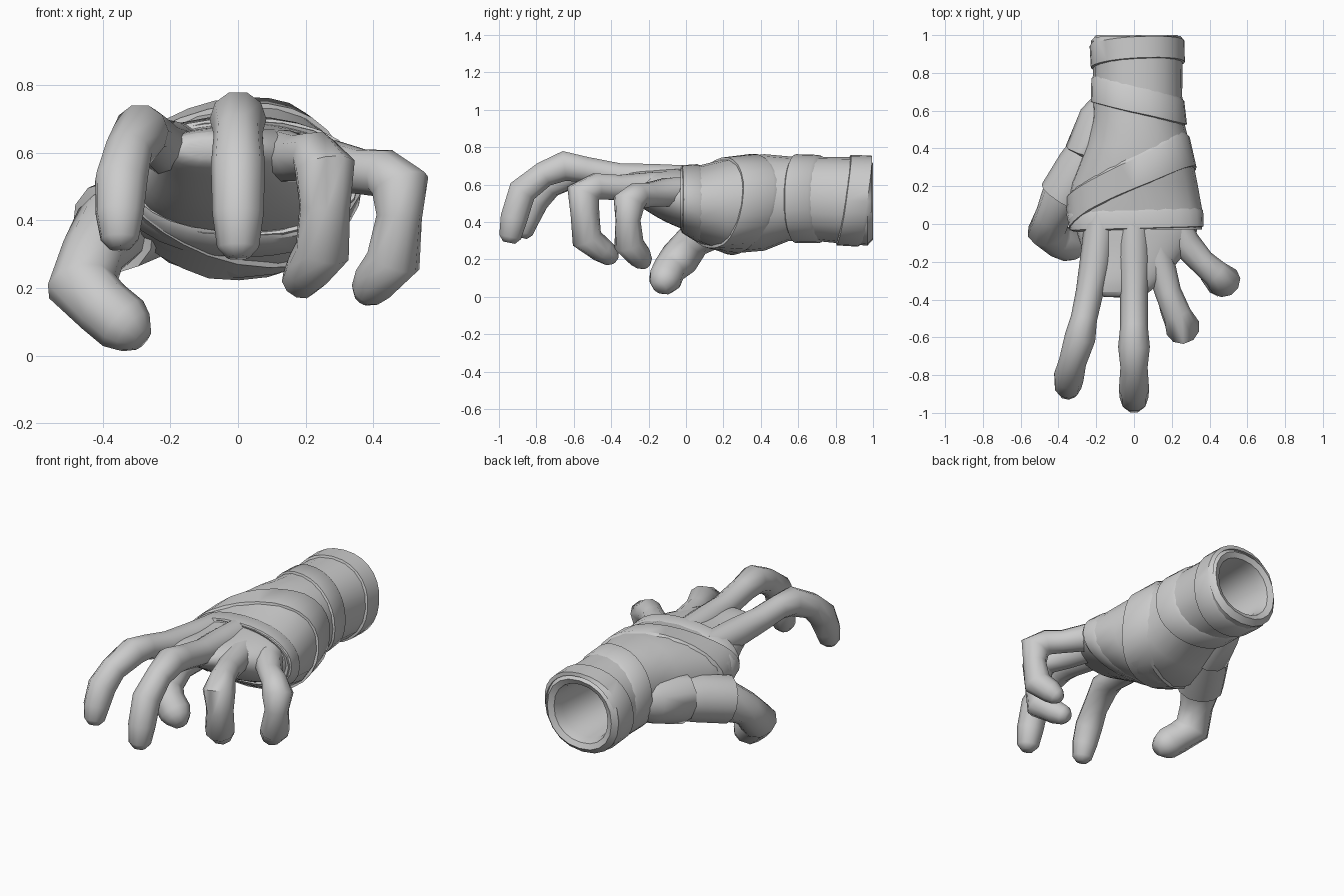
import bpy, bmesh, math
from mathutils import Vector


def build(name, rings, closed=False, sub=0, angle=42):
    """Skin a list of equal rings into a mesh; cap the ends unless closed."""
    bm = bmesh.new()
    vs = [[bm.verts.new(p) for p in r] for r in rings]
    n = len(vs[0])
    count = len(vs) if closed else len(vs) - 1
    for i in range(count):
        a, b = vs[i], vs[(i + 1) % len(vs)]
        for j in range(n):
            k = (j + 1) % n
            bm.faces.new((a[j], a[k], b[k], b[j]))
    if not closed:
        bm.faces.new(vs[0])
        bm.faces.new(vs[-1])
    bmesh.ops.recalc_face_normals(bm, faces=bm.faces)
    me = bpy.data.meshes.new(name)
    bm.to_mesh(me)
    bm.free()
    ob = bpy.data.objects.new(name, me)
    bpy.context.collection.objects.link(ob)
    bpy.ops.object.select_all(action='DESELECT')
    ob.select_set(True)
    bpy.context.view_layer.objects.active = ob
    bpy.ops.object.shade_smooth_by_angle(angle=math.radians(angle))
    if sub:
        mod = ob.modifiers.new("round", 'SUBSURF')
        mod.levels = mod.render_levels = sub
    return ob


def section_point(sec, t, off=0.0):
    """Point on a cross-section (y, cx, cz, rx, rz), slightly boxy."""
    y, cx, cz, rx, rz = sec
    c, s = math.cos(t), math.sin(t)
    e = 0.92
    return Vector((cx + (rx + off) * math.copysign(abs(c) ** e, c), y,
                   cz + (rz + off) * math.copysign(abs(s) ** e, s)))


def loft(name, secs, n=20, sub=0):
    return build(name, [[section_point(s, 2 * math.pi * j / n) for j in range(n)]
                        for s in secs], sub=sub)


def tube(name, pts, n=10, tip=True):
    """Tapered limb through (x, y, z, radius) points, with a rounded tip."""
    pts = list(pts)
    if tip:
        a, b = Vector(pts[-2][:3]), Vector(pts[-1][:3])
        r = pts[-1][3]
        pts.append((*(b + (b - a).normalized() * r * 0.5), r * 0.55))
    ps = [Vector(p[:3]) for p in pts]
    rings, u, last = [], None, None
    for i, p in enumerate(ps):
        t = (ps[min(i + 1, len(ps) - 1)] - ps[max(i - 1, 0)]).normalized()
        if u is None:
            u = t.cross(Vector((0, 0, 1))).normalized()
        else:
            u = last.rotation_difference(t) @ u
        u = (u - t * u.dot(t)).normalized()
        v, last = t.cross(u), t
        rings.append([p + pts[i][3] * (math.cos(a) * u + math.sin(a) * v)
                      for a in (2 * math.pi * j / n for j in range(n))])
    return build(name, rings, angle=62)


# Outer shape of the wrapped hand and forearm, front to back
outer = [(-0.03, 0.015, 0.525, 0.345, 0.17), (0.08, 0.0, 0.495, 0.36, 0.21),
         (0.22, 0.0, 0.485, 0.335, 0.255), (0.42, 0.02, 0.505, 0.275, 0.258),
         (0.55, 0.02, 0.525, 0.243, 0.226), (0.68, 0.02, 0.525, 0.235, 0.225),
         (0.85, 0.02, 0.515, 0.237, 0.232), (0.97, 0.015, 0.51, 0.243, 0.236)]


def outer_at(y):
    y = max(outer[0][0], min(outer[-1][0], y))
    for a, b in zip(outer, outer[1:]):
        if y <= b[0]:
            f = (y - a[0]) / (b[0] - a[0])
            return [p + (q - p) * f for p, q in zip(a, b)]


# Wrapped sleeve with rounded lip and hollow forearm opening
front = [(0.0, 0.015, 0.53, 0.26, 0.10)]
inside = [(1.0, 0.015, 0.51, 0.215, 0.205), (0.985, 0.015, 0.51, 0.18, 0.175),
          (0.93, 0.015, 0.515, 0.165, 0.165), (0.35, 0.02, 0.51, 0.15, 0.15)]
loft("wrapped_sleeve", front + outer + inside)


def band(name, y0, tilt, phase, width, thick):
    """Slanted cloth strip that follows the sleeve surface."""
    n = 28
    rings = []
    for dy, off in ((-width / 2, -0.012), (-width / 2 + 0.008, thick),
                    (width / 2 - 0.03, thick * 0.8), (width / 2, -0.012)):
        ring = []
        for j in range(n):
            t = 2 * math.pi * j / n
            y = y0 + dy + tilt * math.cos(t - phase)
            p = section_point(outer_at(y), t, off)
            p.y = min(y, 0.995)
            ring.append(p)
        rings.append(ring)
    build(name, rings, closed=True)


# Cloth strips: knuckles, diagonal across the hand, wrist, forearm
band("knuckle_strip", 0.03, 0.01, 0.0, 0.12, 0.008)
band("diagonal_strip", 0.23, 0.17, 0.3, 0.20, 0.012)
band("wrist_strip", 0.66, 0.06, math.pi, 0.16, 0.012)
band("cuff_strip", 0.91, 0.04, 1.2, 0.15, 0.012)

# Bare palm between the wrap and the fingers
loft("palm", [(0.12, 0.01, 0.50, 0.34, 0.20), (-0.02, 0.015, 0.525, 0.34, 0.165),
              (-0.11, 0.015, 0.54, 0.30, 0.145), (-0.20, -0.01, 0.565, 0.25, 0.115),
              (-0.29, -0.04, 0.595, 0.20, 0.085), (-0.37, -0.07, 0.61, 0.15, 0.055),
              (-0.39, -0.07, 0.61, 0.10, 0.03)],
     n=16, sub=1)

# Fingers, each from hand to tip
tube("index_finger", [
    (-0.17, 0.05, 0.60, 0.085), (-0.20, -0.18, 0.61, 0.085),
    (-0.235, -0.36, 0.63, 0.073), (-0.265, -0.50, 0.66, 0.07),
    (-0.285, -0.60, 0.665, 0.082), (-0.325, -0.73, 0.60, 0.073),
    (-0.345, -0.81, 0.52, 0.080), (-0.35, -0.855, 0.42, 0.073),
    (-0.35, -0.875, 0.345, 0.058)])
tube("middle_finger", [
    (0.0, 0.05, 0.62, 0.085), (0.0, -0.18, 0.63, 0.085),
    (0.0, -0.36, 0.645, 0.073), (0.0, -0.54, 0.68, 0.073),
    (0.0, -0.65, 0.70, 0.084), (0.0, -0.76, 0.655, 0.072),
    (0.0, -0.875, 0.565, 0.08), (0.0, -0.92, 0.42, 0.076),
    (0.0, -0.94, 0.32, 0.062)])
tube("ring_finger", [
    (0.08, 0.05, 0.60, 0.075), (0.13, -0.18, 0.59, 0.08),
    (0.18, -0.36, 0.585, 0.07), (0.23, -0.48, 0.59, 0.074),
    (0.258, -0.55, 0.555, 0.092), (0.257, -0.54, 0.44, 0.077),
    (0.25, -0.53, 0.31, 0.083), (0.205, -0.45, 0.25, 0.068),
    (0.18, -0.40, 0.215, 0.055)])
tube("little_finger", [
    (0.20, 0.05, 0.57, 0.075), (0.27, -0.10, 0.56, 0.08),
    (0.36, -0.20, 0.545, 0.068), (0.43, -0.26, 0.54, 0.073),
    (0.48, -0.305, 0.505, 0.088), (0.477, -0.31, 0.41, 0.068),
    (0.46, -0.305, 0.28, 0.082), (0.405, -0.25, 0.22, 0.067),
    (0.38, -0.225, 0.185, 0.05)])
tube("thumb", [
    (-0.26, 0.32, 0.43, 0.13), (-0.38, 0.14, 0.37, 0.115),
    (-0.43, 0.04, 0.30, 0.095), (-0.462, -0.035, 0.205, 0.105),
    (-0.40, -0.09, 0.145, 0.090), (-0.34, -0.112, 0.095, 0.090),
    (-0.31, -0.128, 0.07, 0.072)])

# Stepped cloth turns around the base of the thumb
tube("thumb_wrap_lower", [(-0.12, 0.62, 0.49, 0.11), (-0.16, 0.56, 0.475, 0.13),
                          (-0.21, 0.38, 0.445, 0.155), (-0.20, 0.38, 0.44, 0.11)],
     n=12, tip=False)
tube("thumb_wrap_upper", [(-0.18, 0.45, 0.45, 0.12), (-0.27, 0.30, 0.425, 0.14),
                          (-0.37, 0.14, 0.38, 0.138), (-0.36, 0.15, 0.38, 0.10)],
     n=12, tip=False)
